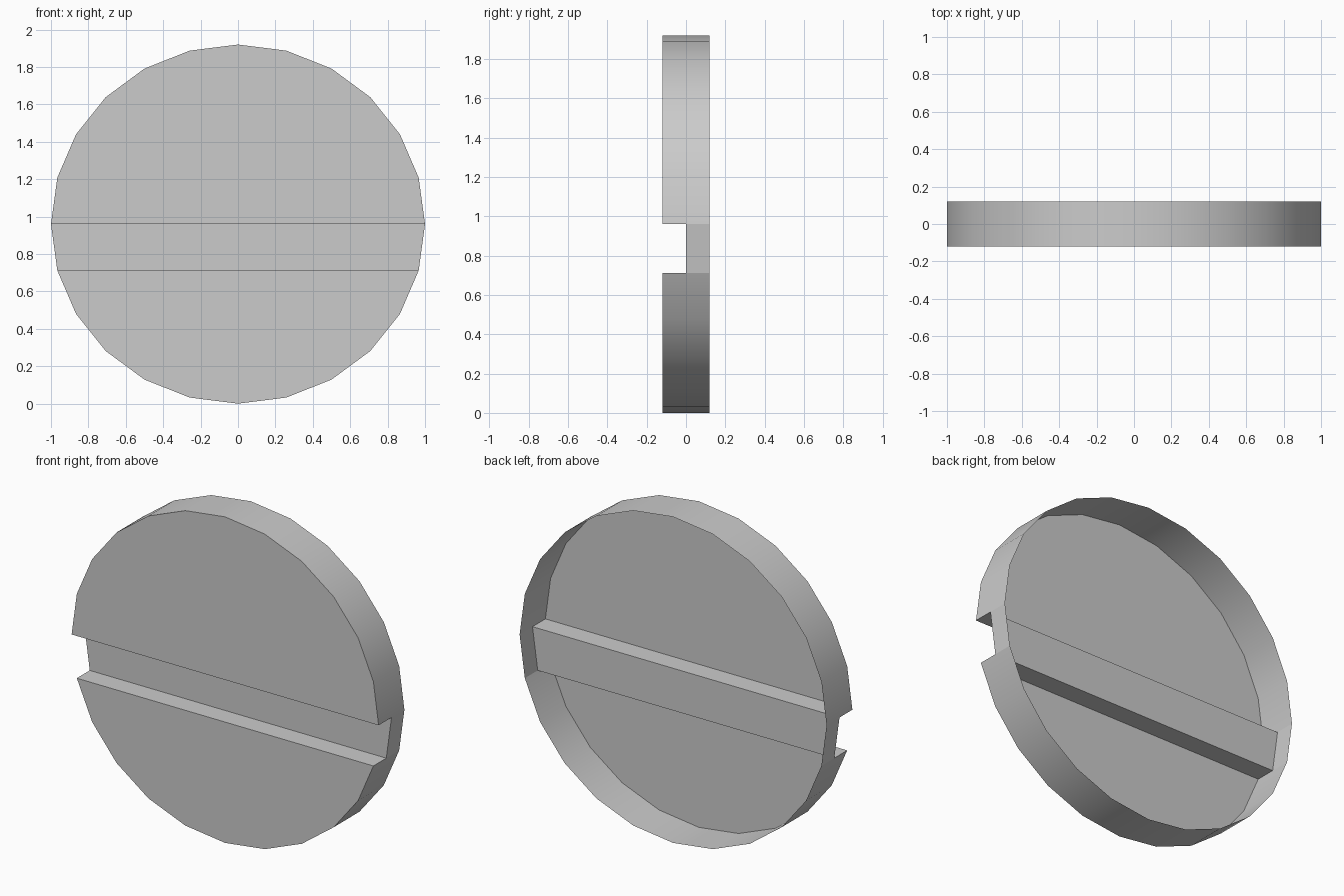
import bpy, bmesh
from math import cos, sin, tau, radians

if "Cube" in bpy.data.objects:
    bpy.data.objects.remove(bpy.data.objects["Cube"])

SIDES, RX, RZ = 24, 1.0, 0.96
FRONT, FLOOR, BACK = -0.12, 0.0, 0.12

bm = bmesh.new()


def pt(i, y):
    a = tau * i / SIDES
    return (RX * cos(a), y, RZ + RZ * sin(a))


def face(points):
    return bm.faces.new([bm.verts.new(p) for p in points])


half = SIDES // 2

# Front panels above and below the slot, and the recessed slot floor
face([pt(i, FRONT) for i in range(0, half + 1)])
face([pt(i, FRONT) for i in range(half + 1, SIDES)])
face([pt(i, FLOOR) for i in (0, half, half + 1, -1)])

# Slot walls, running right across the disc
for r, l in ((0, half), (-1, half + 1)):
    face([pt(r, FRONT), pt(l, FRONT), pt(l, FLOOR), pt(r, FLOOR)])

# Rim, notched at both slot ends and open at the back
for i in range(SIDES):
    y = FLOOR if i in (half, SIDES - 1) else FRONT
    face([pt(i, y), pt(i + 1, y), pt(i + 1, BACK), pt(i, BACK)])

# Weld the panels and point the front towards -y
bmesh.ops.remove_doubles(bm, verts=bm.verts[:], dist=1e-4)
bmesh.ops.recalc_face_normals(bm, faces=bm.faces[:])
bm.normal_update()
if max(bm.faces, key=lambda f: f.calc_area()).normal.y > 0:
    bmesh.ops.reverse_faces(bm, faces=bm.faces[:])

mesh = bpy.data.meshes.new("slotted_disc")
bm.to_mesh(mesh)
bm.free()
disc = bpy.data.objects.new("slotted_disc", mesh)
bpy.context.collection.objects.link(disc)

# Smooth rim with crisp panel edges
bpy.context.view_layer.objects.active = disc
disc.select_set(True)
bpy.ops.object.shade_smooth_by_angle(angle=radians(30))
